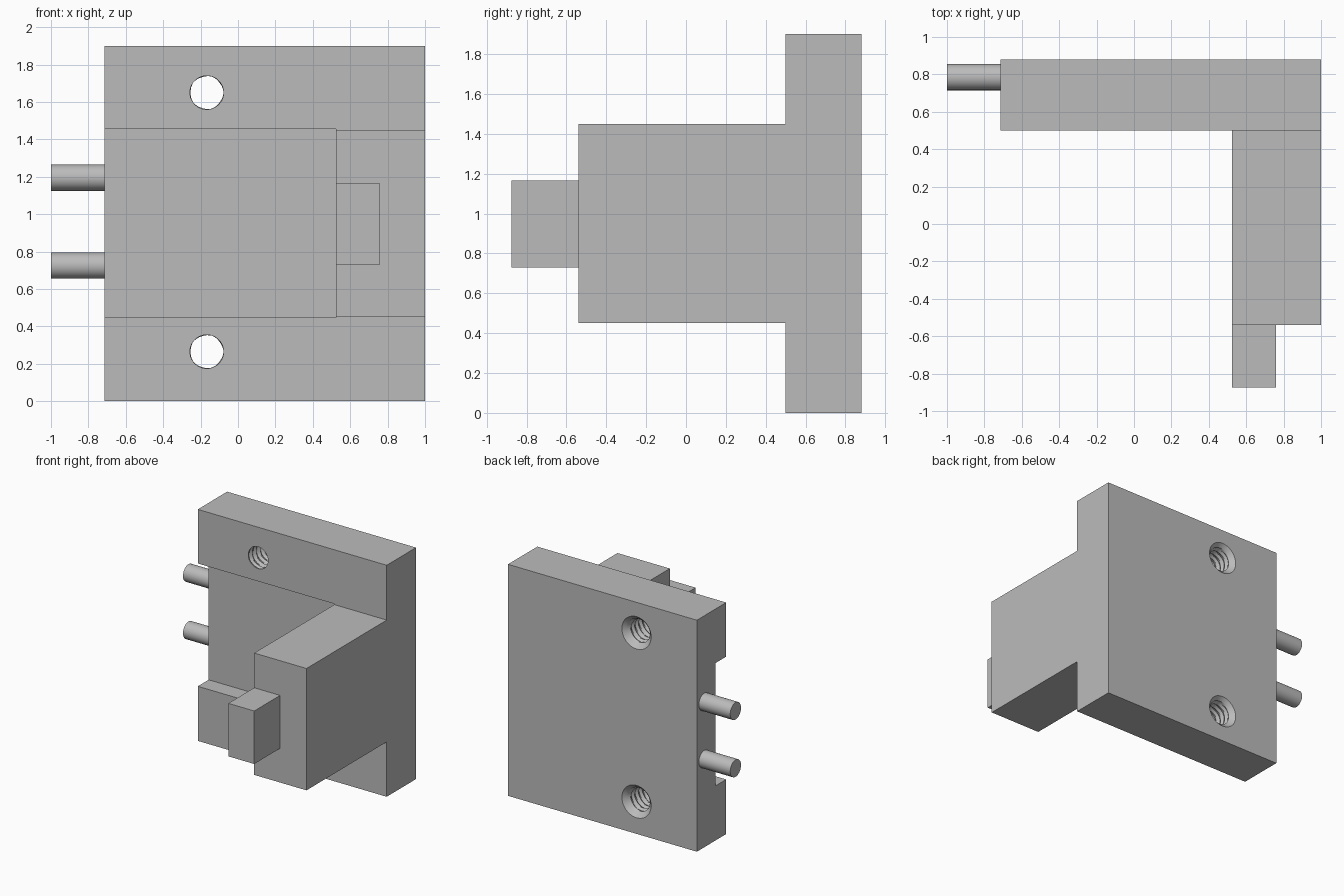
import bpy, bmesh, math

cube = bpy.data.objects.get("Cube")
if cube:
    bpy.data.objects.remove(cube, do_unlink=True)

grey = bpy.data.materials.new("plain_grey")
grey.use_nodes = True
colour = (0.5, 0.5, 0.5, 1)
grey.diffuse_color = colour
grey.node_tree.nodes["Principled BSDF"].inputs["Base Color"].default_value = colour


def finish(name, bm):
    bmesh.ops.recalc_face_normals(bm, faces=bm.faces)
    mesh = bpy.data.meshes.new(name)
    bm.to_mesh(mesh)
    bm.free()
    mesh.materials.append(grey)
    obj = bpy.data.objects.new(name, mesh)
    bpy.context.collection.objects.link(obj)
    return obj


def prism(name, profile, x0, x1):
    """Extrude a (y, z) profile along x."""
    bm = bmesh.new()
    face = bm.faces.new([bm.verts.new((x0, y, z)) for y, z in profile])
    ext = bmesh.ops.extrude_face_region(bm, geom=[face])["geom"]
    moved = [v for v in ext if isinstance(v, bmesh.types.BMVert)]
    bmesh.ops.translate(bm, verts=moved, vec=(x1 - x0, 0, 0))
    return finish(name, bm)


def box(name, x, y, z):
    return prism(name, [(y[0], z[0]), (y[1], z[0]), (y[1], z[1]), (y[0], z[1])], *x)


def tube(name, rings):
    """Close a stack of point rings into a solid."""
    bm = bmesh.new()
    loops = [[bm.verts.new(p) for p in ring] for ring in rings]
    n = len(loops[0])
    for a, b in zip(loops, loops[1:]):
        for i in range(n):
            j = (i + 1) % n
            bm.faces.new((a[i], a[j], b[j], b[i]))
    bm.faces.new(loops[0])
    bm.faces.new(loops[-1])
    return finish(name, bm)


def activate(obj):
    bpy.ops.object.select_all(action='DESELECT')
    obj.select_set(True)
    bpy.context.view_layer.objects.active = obj


def cut(target, cutter):
    mod = target.modifiers.new("cut", 'BOOLEAN')
    mod.operation, mod.solver, mod.object = 'DIFFERENCE', 'EXACT', cutter
    activate(target)
    bpy.ops.object.modifier_apply(modifier=mod.name)
    bpy.data.objects.remove(cutter, do_unlink=True)


FRONT, BACK, PITCH = 0.5, 0.88, 0.05


def hole_radius(y, turn):
    """Helical thread, plain at the front mouth, countersunk at the back."""
    if y < FRONT + 0.02:
        return 0.09
    wave = abs(2 * ((y / PITCH + turn) % 1) - 1)
    return max(0.086 + 0.018 * wave, 0.133 - (BACK - y))


def threaded_hole(x, z, segs=40):
    rings = []
    steps = round((BACK - FRONT + 0.04) / 0.01)
    for k in range(steps + 1):
        y = FRONT - 0.02 + k * 0.01
        ring = []
        for i in range(segs):
            t = i / segs
            r = hole_radius(y, t)
            a = math.tau * t
            ring.append((x + r * math.cos(a), y, z + r * math.sin(a)))
        rings.append(ring)
    return tube("hole_cutter", rings)


# Mounting plate with its arm, as one T-shaped prism
body = prism("plate_and_arm", [
    (BACK, 0), (BACK, 1.9), (FRONT, 1.9), (FRONT, 1.45),
    (-0.54, 1.45), (-0.54, 0.45), (FRONT, 0.45), (FRONT, 0)], -0.715, 1)

# Trim the arm to one side and sink the wide slot into the plate
cut(body, box("slot_cutter", (-1.2, 0.525), (-1, 0.64), (0.448, 1.456)))

# Threaded screw holes
for z in (0.265, 1.65):
    cut(body, threaded_hole(-0.167, z))
activate(body)
bpy.ops.object.shade_smooth_by_angle(angle=math.radians(25))

# Tab on the end of the arm
box("end_tab", (0.525, 0.76), (-0.875, -0.54), (0.73, 1.165))

# Pair of side pins
for name, z in (("lower_pin", 0.725), ("upper_pin", 1.195)):
    rings = [[(x, 0.785 + 0.07 * math.cos(math.tau * i / 48),
               z + 0.07 * math.sin(math.tau * i / 48)) for i in range(48)]
             for x in (-1, -0.71)]
    activate(tube(name, rings))
    bpy.ops.object.shade_smooth_by_angle(angle=math.radians(30))
